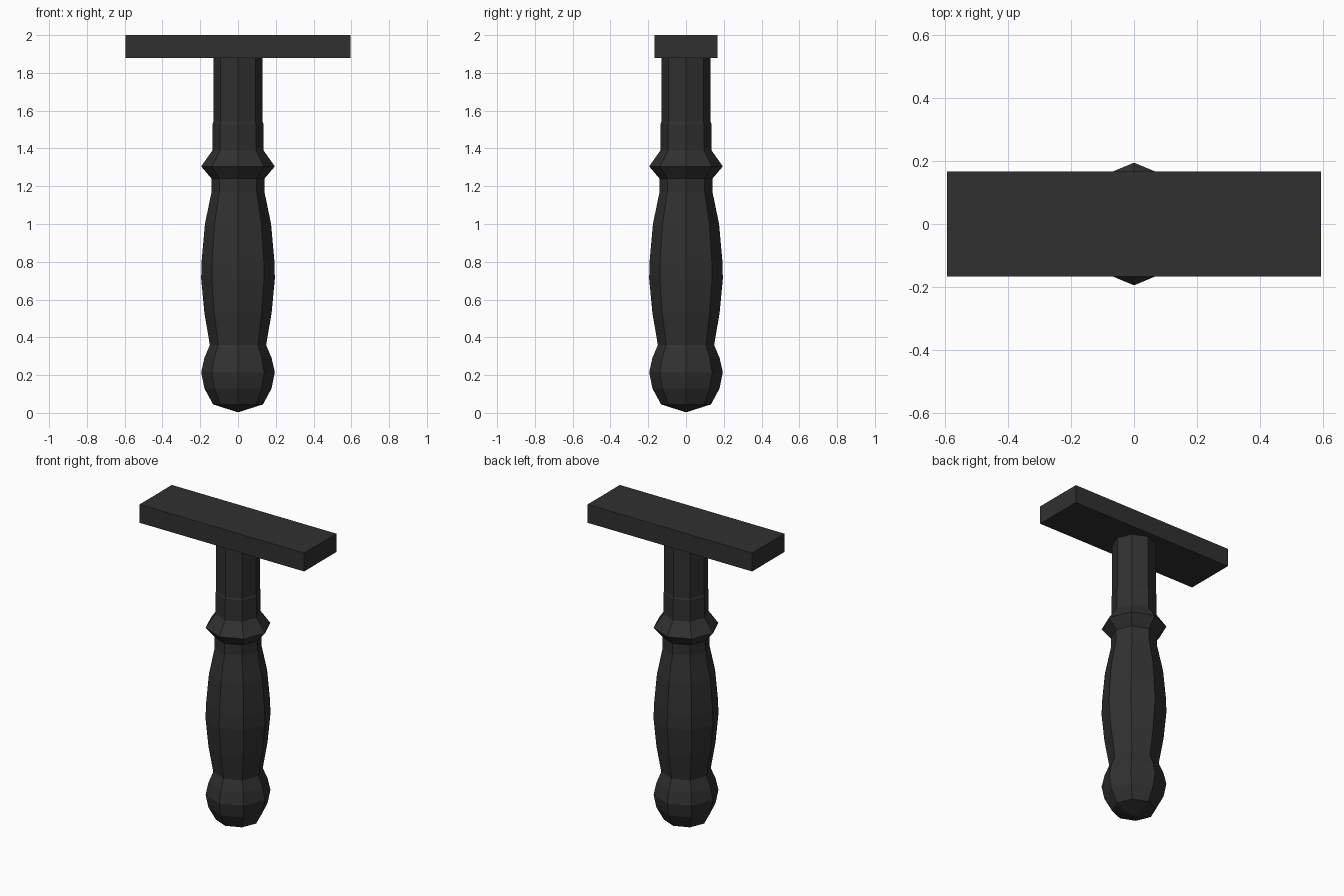
import bpy, bmesh, math

if "Cube" in bpy.data.objects:
    bpy.data.objects.remove(bpy.data.objects["Cube"])

black = bpy.data.materials.new("dark charcoal")
black.diffuse_color = (0.03, 0.03, 0.03, 1)
black.use_nodes = True
black.node_tree.nodes["Principled BSDF"].inputs["Base Color"].default_value = black.diffuse_color


def finish(bm, name):
    bmesh.ops.recalc_face_normals(bm, faces=bm.faces)
    me = bpy.data.meshes.new(name)
    bm.to_mesh(me)
    bm.free()
    me.materials.append(black)
    ob = bpy.data.objects.new(name, me)
    bpy.context.collection.objects.link(ob)


def lathe(name, profile, sides=8):
    # Rings of (radius, height), corners lying on the x and y axes
    bm = bmesh.new()
    rings = []
    for r, z in profile:
        if r == 0:
            rings.append([bm.verts.new((0, 0, z))] * sides)
        else:
            rings.append([bm.verts.new((r * math.cos(math.tau * i / sides),
                                        r * math.sin(math.tau * i / sides), z))
                          for i in range(sides)])
    for a, b in zip(rings, rings[1:]):
        for i in range(sides):
            j = (i + 1) % sides
            bm.faces.new(list(dict.fromkeys((a[i], a[j], b[j], b[i]))))
    bm.faces.new(rings[-1])
    finish(bm, name)


# Turned grip: pommel, swelling handle, collar and neck
lathe("turned_handle", [
    (0, 0.003), (0.132, 0.045), (0.178, 0.13), (0.195, 0.215), (0.178, 0.29),
    (0.149, 0.36), (0.178, 0.53), (0.195, 0.71), (0.193, 0.80), (0.175, 1.00),
    (0.14, 1.17), (0.14, 1.24), (0.195, 1.305), (0.135, 1.39), (0.135, 1.53),
    (0.131, 1.54), (0.131, 1.885)])

# Flat cross bar on top
bm = bmesh.new()
bmesh.ops.create_cube(bm, size=1)
for v in bm.verts:
    v.co = (v.co.x * 1.19, v.co.y * 0.333, 1.94 + v.co.z * 0.12)
finish(bm, "cross_bar")
